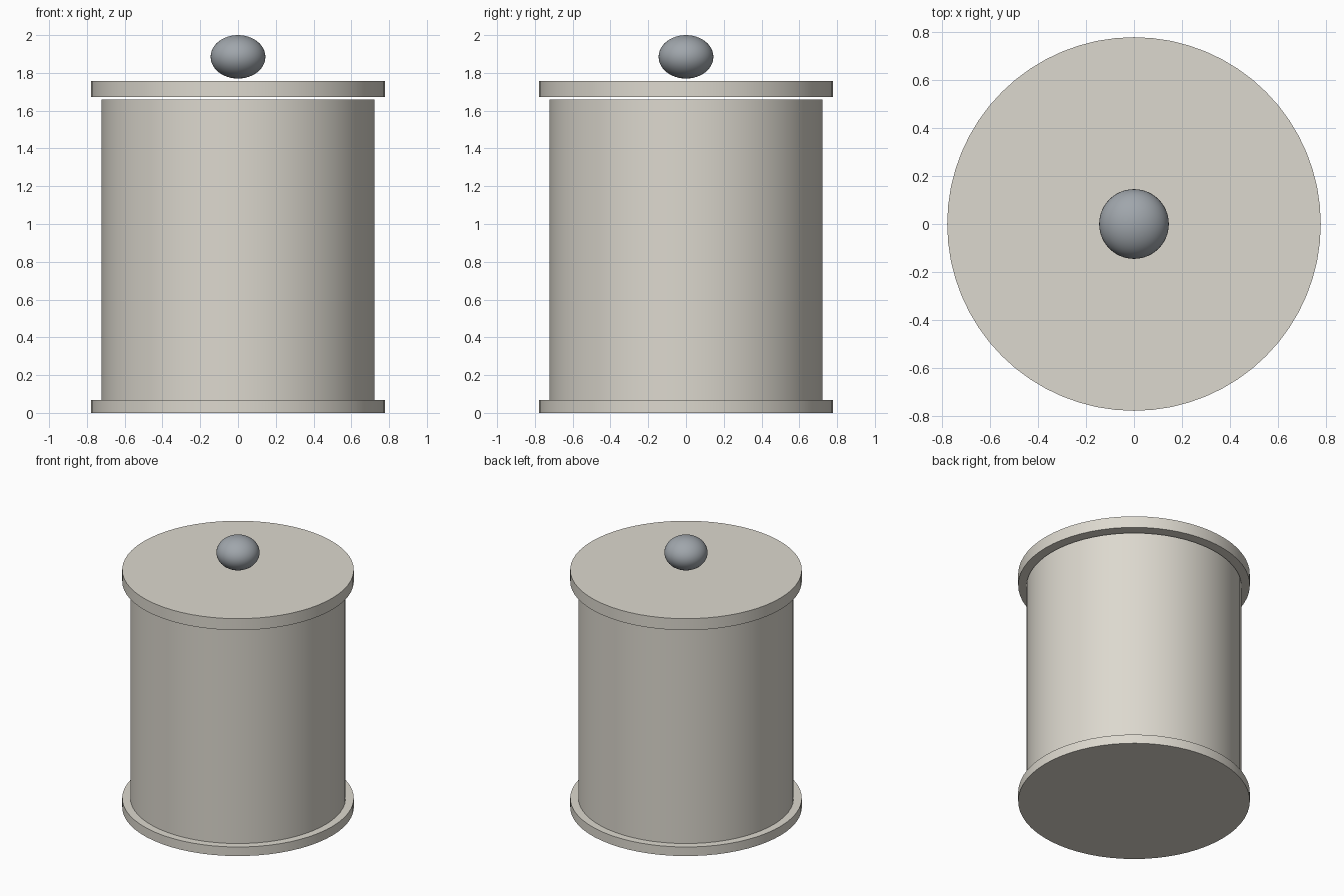
import bpy
import math

default = bpy.data.objects.get("Cube")
if default:
    bpy.data.objects.remove(default, do_unlink=True)


def make_material(name, rgb):
    mat = bpy.data.materials.new(name)
    mat.use_nodes = True
    color = (*rgb, 1.0)
    mat.diffuse_color = color
    mat.node_tree.nodes["Principled BSDF"].inputs["Base Color"].default_value = color
    return mat


def finish(name, mat):
    obj = bpy.context.object
    obj.name = name
    obj.data.materials.append(mat)
    bpy.ops.object.shade_smooth_by_angle(angle=math.radians(35))
    return obj


def disc(name, radius, bottom, top, mat):
    bpy.ops.mesh.primitive_cylinder_add(
        vertices=64, radius=radius, depth=top - bottom,
        location=(0, 0, (bottom + top) / 2))
    return finish(name, mat)


cream = make_material("warm cream", (0.72, 0.69, 0.62))
steel = make_material("steel grey", (0.35, 0.38, 0.41))

# Canister: base plate, body and lid, with a thin gap under the lid
disc("base_plate", 0.777, 0.0, 0.067, cream)
disc("body", 0.722, 0.067, 1.66, cream)
disc("lid", 0.777, 1.672, 1.757, cream)

# Flattened knob floating just above the lid
bpy.ops.mesh.primitive_uv_sphere_add(
    segments=48, ring_count=24, radius=0.145, location=(0, 0, 1.885))
knob = finish("lid_knob", steel)
knob.scale.z = 0.115 / 0.145
